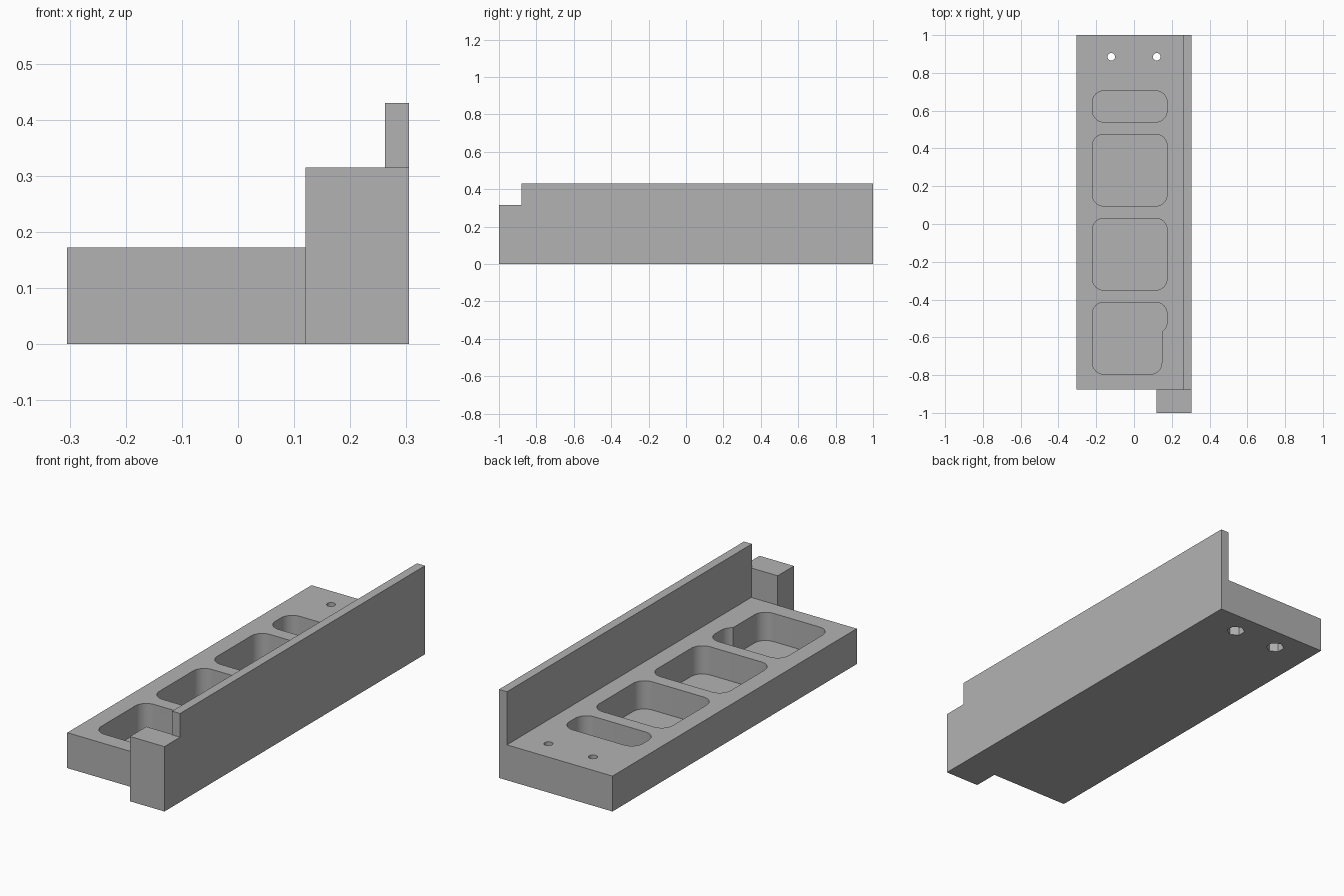
import bpy, bmesh, math

if "Cube" in bpy.data.objects:
    bpy.data.objects.remove(bpy.data.objects["Cube"])

grey = bpy.data.materials.new("plain_grey")
grey.diffuse_color = (0.448, 0.448, 0.448, 1)
grey.use_nodes = True
grey.node_tree.nodes["Principled BSDF"].inputs["Base Color"].default_value = grey.diffuse_color


def prism(name, outline, z0, z1):
    """Extrude a counter-clockwise outline from z0 to z1."""
    bm = bmesh.new()
    face = bm.faces.new([bm.verts.new((x, y, z0)) for x, y in outline])
    top = bmesh.ops.extrude_face_region(bm, geom=[face])["geom"]
    for v in top:
        if isinstance(v, bmesh.types.BMVert):
            v.co.z = z1
    bmesh.ops.recalc_face_normals(bm, faces=bm.faces)
    mesh = bpy.data.meshes.new(name)
    bm.to_mesh(mesh)
    bm.free()
    mesh.materials.append(grey)
    obj = bpy.data.objects.new(name, mesh)
    bpy.context.collection.objects.link(obj)
    return obj


def rect(x0, x1, y0, y1):
    return [(x0, y0), (x1, y0), (x1, y1), (x0, y1)]


def rounded(x0, x1, y0, y1, r=0.06, n=10):
    pts = []
    corners = [(x1 - r, y1 - r), (x0 + r, y1 - r), (x0 + r, y0 + r), (x1 - r, y0 + r)]
    for q, (cx, cy) in enumerate(corners):
        for i in range(n + 1):
            a = math.pi / 2 * (q + i / n)
            pts.append((cx + r * math.cos(a), cy + r * math.sin(a)))
    return pts


def ngon(cx, cy, r, n, turn=0.0):
    return [(cx + r * math.cos(turn + math.tau * i / n),
             cy + r * math.sin(turn + math.tau * i / n)) for i in range(n)]


def combine(target, tool, operation):
    mod = target.modifiers.new(operation.lower(), 'BOOLEAN')
    mod.operation = operation
    mod.solver = 'EXACT'
    mod.object = tool
    tool.hide_render = True
    bpy.context.view_layer.objects.active = target
    bpy.ops.object.modifier_apply(modifier=mod.name)
    bpy.data.objects.remove(tool)


# Base slab joined with the tall side wall and the end stop
tray = prism("tray_body", rect(-0.305, 0.305, -0.875, 1), 0, 0.172)
combine(tray, prism("side_wall", rect(0.262, 0.305, -0.88, 1), 0, 0.43), 'UNION')
combine(tray, prism("end_stop", rect(0.12, 0.305, -1, -0.875), 0, 0.315), 'UNION')

# Rounded pockets; the front one is narrower beside the end stop
FLOOR = 0.035
for x1, y0, y1 in [(0.175, 0.54, 0.705), (0.175, 0.095, 0.475), (0.175, -0.35, 0.03),
                   (0.147, -0.795, -0.415), (0.175, -0.58, -0.415)]:
    combine(tray, prism("pocket", rounded(-0.22, x1, y0, y1), FLOOR, 0.25), 'DIFFERENCE')

# Screw holes with hexagonal nut recesses underneath
for x in (-0.12, 0.12):
    combine(tray, prism("screw_hole", ngon(x, 0.885, 0.02, 24), -0.1, 0.3), 'DIFFERENCE')
    combine(tray, prism("nut_recess", ngon(x, 0.885, 0.042, 6, math.pi / 2), -0.1, 0.09), 'DIFFERENCE')

# Crisp edges, smooth pocket corners
bpy.ops.object.select_all(action='DESELECT')
tray.select_set(True)
bpy.context.view_layer.objects.active = tray
bpy.ops.object.shade_smooth_by_angle(angle=math.radians(30))
